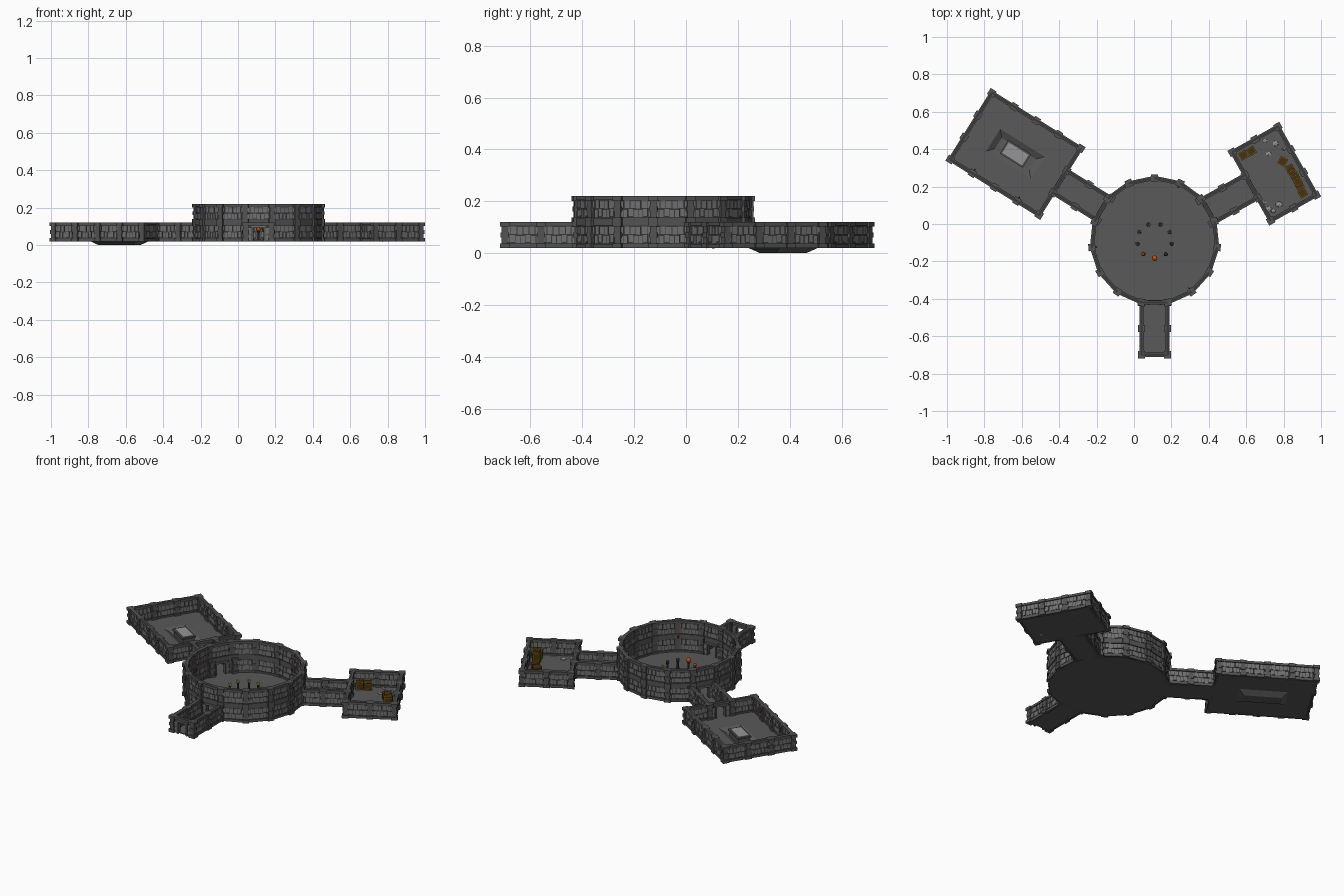
import bpy, bmesh, random
from math import radians, sin, cos, tan
from mathutils import Matrix, Vector

random.seed(4)
if "Cube" in bpy.data.objects:
    bpy.data.objects.remove(bpy.data.objects["Cube"])

T = 0.14                      # wall module length
H = 0.1                       # wall module height
BASE = 0.02                   # underside of the floors
CENTRE = Matrix.Translation((0.11, -0.09, 0))
APOTHEM = T / 2 / tan(radians(12))
RADIUS = T / 2 / sin(radians(12))


def material(name, r, g, b):
    m = bpy.data.materials.new(name)
    m.use_nodes = True
    m.diffuse_color = (r, g, b, 1)
    m.node_tree.nodes["Principled BSDF"].inputs["Base Color"].default_value = (r, g, b, 1)
    return m


MATS = [material("floor_stone", .10, .10, .10), material("brick_stone", .16, .16, .16),
        material("dark_mortar", .04, .04, .04), material("trim_stone", .085, .085, .085),
        material("pale_stone", .3, .3, .3), material("dark_wood", .06, .03, .004),
        material("light_wood", .17, .09, .012), material("gold", .75, .65, .15),
        material("ember", .7, .1, .01), material("iron", .05, .05, .055)]
FLOOR, BRICK, MORTAR, TRIM, PALE, WOOD, PLANK, GOLD, EMBER, IRON = range(10)


class Part:
    """Collects coloured solids into one mesh."""
    def __init__(self, name):
        self.name, self.bm = name, bmesh.new()

    def paint(self, verts, mat):
        for f in {f for v in verts for f in v.link_faces}:
            f.material_index = mat

    def box(self, mat, loc, size):
        m = Matrix.Translation(loc) @ Matrix.Diagonal((*size, 1))
        self.paint(bmesh.ops.create_cube(self.bm, size=1, matrix=m)["verts"], mat)

    def cone(self, mat, z0, z1, r0, r1, sides=8, loc=(0, 0)):
        m = Matrix.Translation((*loc, (z0 + z1) / 2))
        self.paint(bmesh.ops.create_cone(self.bm, cap_ends=True, segments=sides, radius1=r0,
                   radius2=r1, depth=z1 - z0, matrix=m)["verts"], mat)

    def ball(self, mat, loc, size, sub=1):
        m = Matrix.Translation(loc) @ Matrix.Diagonal((*size, 1))
        self.paint(bmesh.ops.create_icosphere(self.bm, subdivisions=sub, radius=1, matrix=m)["verts"], mat)

    def mesh(self):
        me = bpy.data.meshes.new(self.name)
        bmesh.ops.recalc_face_normals(self.bm, faces=self.bm.faces)
        self.bm.to_mesh(me)
        self.bm.free()
        for m in MATS:
            me.materials.append(m)
        return me


def place(mesh, matrix):
    o = bpy.data.objects.new(mesh.name, mesh)
    o.matrix_world = matrix
    bpy.context.collection.objects.link(o)


def at(x, y, z=0, turn=0):
    return Matrix.Translation((x, y, z)) @ Matrix.Rotation(radians(turn), 4, 'Z')


def course(p, z0, z1, x0, x1, count, depth, mat):
    # One row of slightly uneven stones
    step = (x1 - x0) / count
    for i in range(count):
        p.box(mat, (x0 + step * (i + .5), 0, (z0 + z1) / 2 + random.uniform(-.002, .002)),
              (step * random.uniform(.8, .93), depth * random.uniform(.85, 1.1), z1 - z0))


# Brick wall module
p = Part("wall_panel")
p.box(MORTAR, (0, 0, H / 2), (T, .012, H))
p.box(TRIM, (0, 0, .008), (T, .022, .016))
p.box(TRIM, (0, 0, .093), (T, .022, .014))
course(p, .021, .048, -T / 2, T / 2, 7, .018, BRICK)
course(p, .053, .081, -T / 2, T / 2, 6, .018, BRICK)
wall = p.mesh()

# Wall module with a doorway
p = Part("door_panel")
for s in (-1, 1):
    p.box(MORTAR, (s * .049, 0, H / 2), (.042, .012, H))
    p.box(TRIM, (s * .031, 0, .038), (.010, .026, .076))
    a, b = sorted((s * .037, s * .07))
    course(p, .004, .036, a, b, 2, .018, BRICK)
    course(p, .041, .072, a, b, 2, .018, BRICK)
p.box(MORTAR, (0, 0, .086), (.06, .012, .028))
p.box(BRICK, (0, 0, .078), (.075, .024, .010))
p.box(TRIM, (0, 0, .093), (T, .022, .014))
door = p.mesh()

# Square pier between modules
p = Part("wall_pier")
p.box(TRIM, (0, 0, H / 2), (.026, .026, H))
for z, w, h in ((.009, .038, .018), (.05, .032, .02), (.091, .038, .018)):
    p.box(TRIM, (0, 0, z), (w, w, h))
pier = p.mesh()


def wall_run(frame, a, b, doors=()):
    # Modules and piers from point a towards point b; the pier at b is left to the next run
    a, b = Vector(a), Vector(b)
    n = round((b - a).length / T)
    turn = Vector((1, 0)).angle_signed(b - a, 0) * -57.29578
    for i in range(n):
        c = a.lerp(b, (i + .5) / n)
        place(door if i in doors else wall, frame @ at(c.x, c.y, BASE, turn))
        c = a.lerp(b, i / n)
        place(pier, frame @ at(c.x, c.y, BASE))


# Two-storey round hall
for k in range(15):
    mid = CENTRE @ Matrix.Rotation(radians(24 * k - 90), 4, 'Z')
    post = CENTRE @ Matrix.Rotation(radians(24 * k - 78), 4, 'Z')
    for level in range(2):
        z = BASE + H * level
        place(door if level == 0 and k % 5 == 0 else wall, mid @ at(APOTHEM, 0, z, 90))
        place(pier, post @ at(RADIUS, 0, z))
p = Part("hall_floor")
p.cone(FLOOR, BASE, BASE + .006, RADIUS, RADIUS, 15)
place(p.mesh(), CENTRE @ Matrix.Rotation(radians(-78), 4, 'Z'))


def slab(name, frame, x0, x1, half):
    p = Part(name)
    p.box(FLOOR, ((x0 + x1) / 2, 0, BASE + .003), (x1 - x0, 2 * half, .006))
    place(p.mesh(), frame)


def room(frame, x0, deep, wide):
    # Four walls with a doorway in the middle of the near side
    x1, h = x0 + deep * T, wide * T / 2
    wall_run(frame, (x0, -h), (x0, h), doors=(wide // 2,))
    wall_run(frame, (x0, h), (x1, h))
    wall_run(frame, (x1, h), (x1, -h))
    wall_run(frame, (x1, -h), (x0, -h))


# Three corridors radiating from the hall
ARMS = {}
for name, angle, start in (("front", -90, APOTHEM), ("left", 29.3, .314), ("right", 148, .317)):
    f = CENTRE @ Matrix.Rotation(radians(angle), 4, 'Z')
    end = start + 2 * T
    ARMS[name] = (f, end)
    for s in (-1, 1):
        wall_run(f, (start, s * T / 2), (end, s * T / 2))
    slab(name + "_corridor_floor", f, start - .03, end, T / 2)
f, end = ARMS["front"]
wall_run(f, (end, -T / 2), (end, T / 2), doors=(0,))
place(pier, f @ at(end, T / 2, BASE))

# Store room
store, sx = ARMS["left"]
room(store, sx, 2, 3)
slab("store_floor", store, sx, sx + 2 * T, 1.5 * T)

# Tomb room with a sunken pit in its floor
tomb, tx = ARMS["right"]
room(tomb, tx, 4, 3)
p = Part("tomb_floor")
rings = []
for hx, hy, z in ((.28, .21, .026), (.14, .07, .026), (.108, .034, .004),
                  (.11, .036, 0), (.14, .07, .02), (.28, .21, .02)):
    rings.append([p.bm.verts.new((sx_ * hx, sy_ * hy, z))
                  for sx_, sy_ in ((-1, -1), (1, -1), (1, 1), (-1, 1))])
for i, r in enumerate(rings):
    q = rings[(i + 1) % 6]
    for j in range(4):
        if i != 2:
            p.bm.faces.new((r[j], r[j - 1], q[j - 1], q[j]))
p.bm.faces.new(rings[2])
p.bm.faces.new(rings[3])
pit = tomb @ at(tx + 2 * T, 0)
place(p.mesh(), pit)

# Stone coffin standing in the pit
p = Part("stone_coffin")
p.box(TRIM, (0, 0, .022), (.13, .07, .036))
p.box(TRIM, (0, 0, .043), (.145, .085, .008))
p.box(PALE, (0, 0, .0485), (.125, .065, .005))
place(p.mesh(), pit)

# Crates
p = Part("crate")
S = .042
p.box(WOOD, (0, 0, S / 2), (S * .9, S * .9, S * .94))
for u in (-1, 1):
    for v in (-1, 1):
        a, b, t = u * S * .45, v * S * .45, S * .12
        p.box(PLANK, (a, b, S / 2), (t, t, S))
        p.box(PLANK, (a, 0, S / 2 + b), (t, S, t))
        p.box(PLANK, (0, a, S / 2 + b), (S, t, t))
crate = p.mesh()
for x, y, z, turn in ((.585, .368, 0, 29), (.628, .39, 0, 32), (.795, .335, 0, 60), (.835, .295, 0, 25),
                      (.862, .25, 0, 30), (.884, .207, 0, 28), (.902, .165, 0, 30),
                      (.85, .27, S, 40), (.876, .226, S, 30)):
    place(crate, at(x, y, BASE + .006 + z, turn))

# Rubble
p = Part("rubble")
for x, y, r in ((.70, .445, .014), (.757, .43, .018), (.72, .375, .018), (.80, .40, .01),
                (.775, .105, .022), (.72, .08, .018), (.745, .07, .014), (.865, .10, .014), (.70, .115, .01)):
    p.ball(PALE, (x, y, .027), (r, r * random.uniform(.7, 1), r * .45))
place(p.mesh(), Matrix())

# Ring of pedestals with their offerings
for k in range(9):
    kind = (EMBER, IRON, IRON, GOLD, GOLD, GOLD, GOLD, GOLD, EMBER)[k]
    p = Part("pedestal")
    p.cone(IRON, 0, .006, .011, .009)
    p.cone(IRON, .006, .042, .006, .006)
    p.cone(IRON, .042, .048, .007, .010)
    if kind == GOLD:
        for j in range(5):
            a = radians(72 * j)
            p.cone(GOLD, .048, .064, .004, .001, 5, (.007 * cos(a), .007 * sin(a)))
    else:
        r = .015 if k == 0 else .010
        p.ball(kind, (0, 0, .047 + r), (r, r, r), 2)
    place(p.mesh(), CENTRE @ Matrix.Rotation(radians(40 * k - 90), 4, 'Z') @ at(.093, 0, BASE + .006))

# Wall torches
p = Part("wall_torch")
p.box(IRON, (0, 0, -.006), (.012, .006, .006))
p.cone(IRON, -.012, .008, .003, .005, 6)
p.cone(EMBER, .008, .022, .005, .001, 6)
torch = p.mesh()
for angle in (-54, 66, 186):
    place(torch, CENTRE @ Matrix.Rotation(radians(angle), 4, 'Z') @ at(RADIUS - .022, 0, .12))
for i in (1, 3):
    place(torch, tomb @ at(tx + i * T, 1.5 * T - .022, .085, 90))
